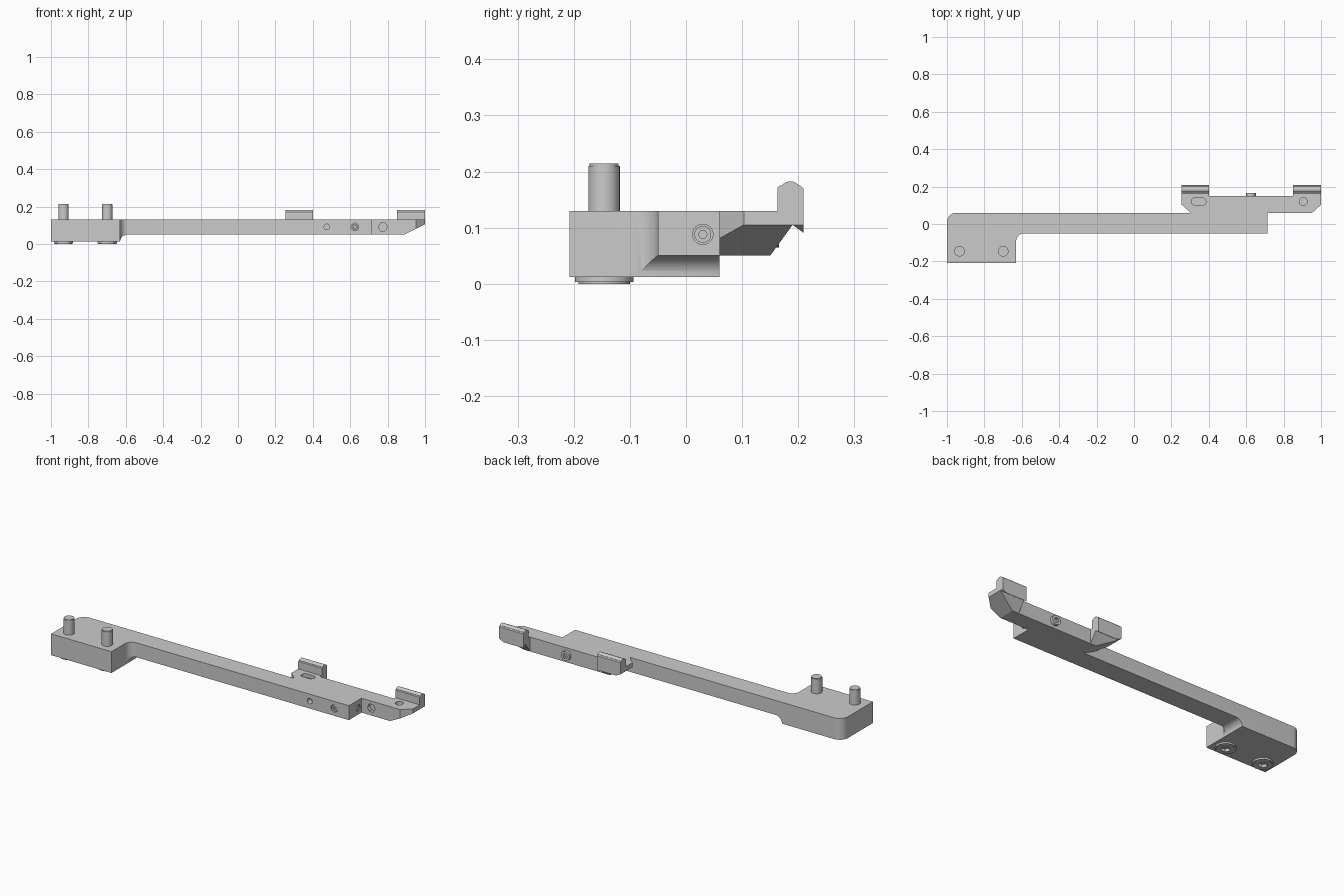
import bpy, bmesh
from math import cos, sin, pi, radians

if "Cube" in bpy.data.objects:
    bpy.data.objects.remove(bpy.data.objects["Cube"])


def prism(name, pts, axis, lo, hi):
    """Extrude a 2D profile along an axis: z uses (x,y), y uses (x,z), x uses (y,z)."""
    place = {'z': lambda a, b, t: (a, b, t),
             'y': lambda a, b, t: (a, t, b),
             'x': lambda a, b, t: (t, a, b)}[axis]
    bm = bmesh.new()
    v0 = [bm.verts.new(place(a, b, lo)) for a, b in pts]
    v1 = [bm.verts.new(place(a, b, hi)) for a, b in pts]
    bm.faces.new(v0)
    bm.faces.new(v1)
    n = len(pts)
    for i in range(n):
        j = (i + 1) % n
        bm.faces.new((v0[i], v0[j], v1[j], v1[i]))
    bmesh.ops.recalc_face_normals(bm, faces=bm.faces)
    me = bpy.data.meshes.new(name)
    bm.to_mesh(me)
    bm.free()
    ob = bpy.data.objects.new(name, me)
    bpy.context.collection.objects.link(ob)
    return ob


def arc(cx, cy, r, a0, a1, n=10):
    return [(cx + r * cos(radians(a0 + (a1 - a0) * i / n)),
             cy + r * sin(radians(a0 + (a1 - a0) * i / n))) for i in range(n + 1)]


def disc(cx, cy, r, n=32):
    return [(cx + r * cos(2 * pi * i / n), cy + r * sin(2 * pi * i / n)) for i in range(n)]


def combine(ob, tool, op):
    tool.hide_render = True
    mod = ob.modifiers.new("bool", 'BOOLEAN')
    mod.operation, mod.object, mod.solver = op, tool, 'EXACT'
    bpy.context.view_layer.objects.active = ob
    bpy.ops.object.modifier_apply(modifier=mod.name)
    bpy.data.objects.remove(tool)


def cut(ob, pts, axis, lo, hi):
    combine(ob, prism("cutter", pts, axis, lo, hi), 'DIFFERENCE')


# Arm: plan outline intersected with its side outline
R = 0.042
plan = ([(-1, -0.208), (-0.63, -0.208)] + arc(-0.63 + R, -0.05 - R, R, 180, 90)
        + [(0.715, -0.05), (0.715, 0.06)] + arc(-0.95, 0.01, 0.05, 90, 180))
side = ([(-1.1, 0.012), (-0.63, 0.012)] + arc(-0.63 + 0.038, 0.012, 0.038, 180, 90)
        + [(0.8, 0.05), (0.8, 0.13), (-1.1, 0.13)])
arm = prism("arm", plan, 'z', -0.1, 0.3)
combine(arm, prism("side_outline", side, 'y', -0.4, 0.3), 'INTERSECT')
cut(arm, disc(0.475, 0.091, 0.015), 'y', -0.1, -0.02)
cut(arm, disc(0.625, 0.091, 0.02), 'y', -0.1, -0.035)
cut(arm, disc(0.03, 0.088, 0.018), 'x', 0.70, 0.8)

# Rail with two raised claws: plan, side and end outlines intersected
X0, X1 = 0.255, 1.0
rail_plan = [(X0, 0.103), (0.303, 0.06), (0.952, 0.06), (X1, 0.103), (X1, 0.3),
             (0.85, 0.3), (0.85, 0.15), (0.40, 0.15), (0.40, 0.3), (X0, 0.3)]
rail_side = [(X0 - 0.04, 0.125), (0.365, 0.05), (0.89, 0.05), (X1 + 0.04, 0.125),
             (X1 + 0.04, 0.3), (X0 - 0.04, 0.3)]
rail_end = ([(0.0, 0.0), (0.1136, 0.0), (0.19, 0.105), (0.209, 0.091), (0.209, 0.17), (0.204, 0.175)]
            + arc(0.186, 0.163, 0.0195, 38, 142)
            + [(0.167, 0.175), (0.163, 0.171), (0.163, 0.13), (0.0, 0.13)])
rail = prism("rail", rail_plan, 'z', -0.1, 0.4)
combine(rail, prism("rail_side_outline", rail_side, 'y', -0.1, 0.5), 'INTERSECT')
combine(rail, prism("rail_end_outline", rail_end, 'x', 0.1, 1.2), 'INTERSECT')
slot = arc(0.365, 0.12, 0.02, -90, 90) + arc(0.327, 0.12, 0.02, 90, 270)
cut(rail, slot, 'z', 0.11, 0.2)
cut(rail, disc(0.905, 0.12, 0.021), 'z', 0.11, 0.2)
cut(rail, disc(0.775, 0.091, 0.024, 6), 'y', 0.0, 0.08)


def socket_screw(name, c, axis, lo, hi, r, sock_lo, sock_hi):
    """Cylinder with a hexagonal socket in one end."""
    ob = prism(name, disc(*c, r), axis, lo, hi)
    cut(ob, disc(*c, r * 0.52, 6), axis, sock_lo, sock_hi)
    return ob


parts = [arm, rail]
# Clamp bolts: shank above the block, socket head below
for i, x in enumerate((-0.933, -0.699)):
    c = (x, -0.146)
    shank = prism(f"bolt_shank_{i}", disc(*c, 0.028), 'z', 0.1, 0.21)
    tip = prism(f"bolt_tip_{i}", disc(*c, 0.026), 'z', 0.2, 0.214)
    head = socket_screw(f"bolt_head_{i}", c, 'z', 0.003, 0.03, 0.052, -0.1, 0.02)
    rim = socket_screw(f"bolt_rim_{i}", c, 'z', 0.0, 0.02, 0.046, -0.1, 0.015)
    cut(arm, disc(*c, 0.035, 6), 'z', 0.0, 0.025)
    parts += [shank, tip, head, rim]

# Small screws in the arm and the one through the rail
parts += [socket_screw("arm_screw", (0.625, 0.091), 'y', -0.046, -0.03, 0.017, -0.1, -0.036),
          socket_screw("end_screw", (0.03, 0.088), 'x', 0.69, 0.713, 0.015, 0.704, 0.8),
          socket_screw("rail_screw", (0.625, 0.091), 'y', 0.14, 0.166, 0.026, 0.154, 0.3)]

# Smooth the round walls, keep edges crisp
bpy.ops.object.select_all(action='DESELECT')
for ob in parts:
    ob.select_set(True)
bpy.context.view_layer.objects.active = arm
bpy.ops.object.shade_smooth_by_angle(angle=radians(25))
